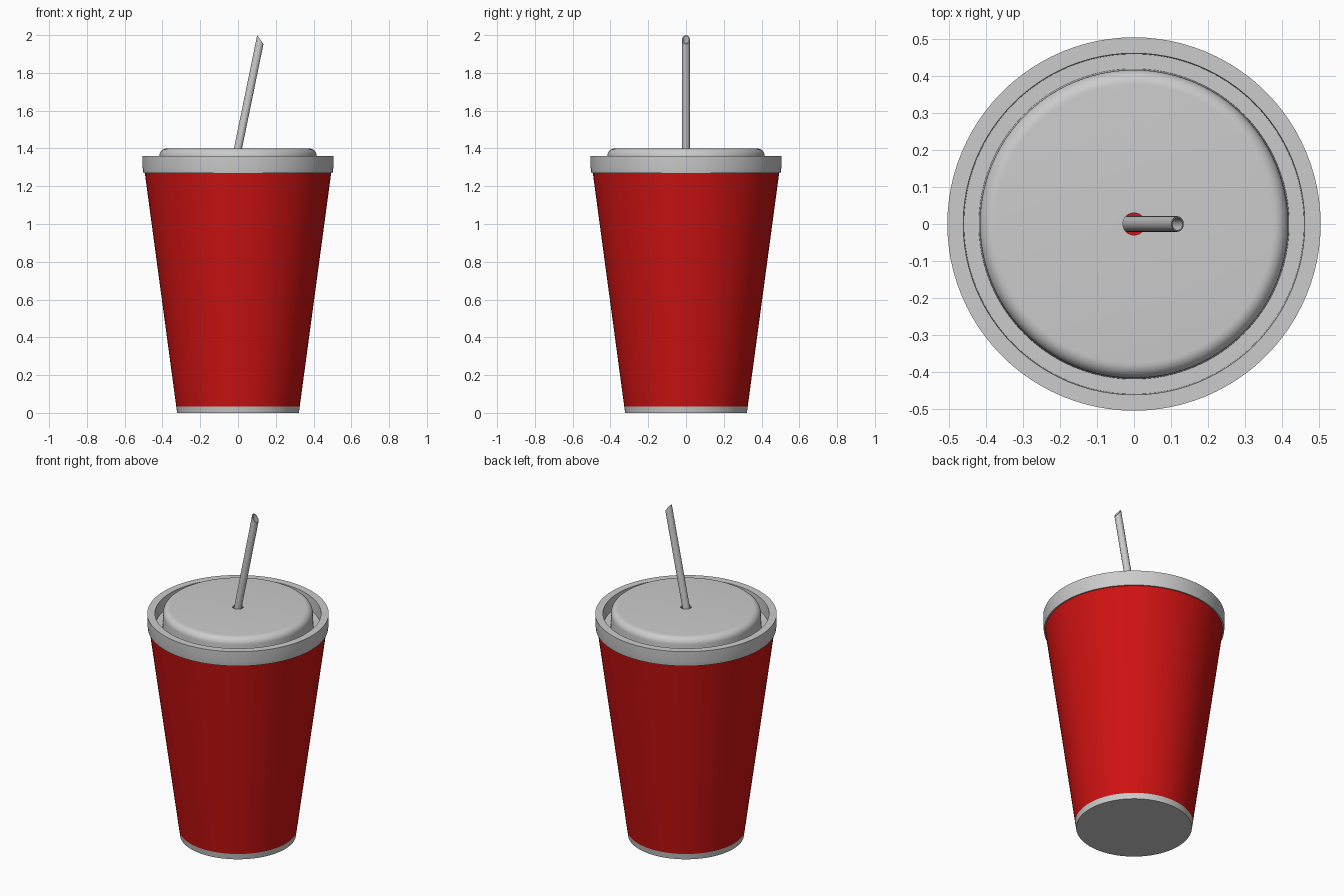
import bpy, bmesh, math
from mathutils import Vector, Matrix

if "Cube" in bpy.data.objects:
    bpy.data.objects.remove(bpy.data.objects["Cube"])

SEG = 96


def finish(bm, name, color=None):
    bmesh.ops.recalc_face_normals(bm, faces=bm.faces)
    me = bpy.data.meshes.new(name)
    bm.to_mesh(me)
    bm.free()
    ob = bpy.data.objects.new(name, me)
    bpy.context.collection.objects.link(ob)
    if color:
        mat = bpy.data.materials.new(name + "_paint")
        mat.diffuse_color = color
        mat.use_nodes = True
        mat.node_tree.nodes["Principled BSDF"].inputs["Base Color"].default_value = mat.diffuse_color
        me.materials.append(mat)
    bpy.ops.object.select_all(action='DESELECT')
    ob.select_set(True)
    bpy.context.view_layer.objects.active = ob
    bpy.ops.object.shade_smooth_by_angle(angle=math.radians(30))
    return ob


def lathe(name, profile, color=None, closed=True):
    """Revolve an (r, z) profile about the z axis."""
    bm = bmesh.new()
    vs = [bm.verts.new((r, 0, z)) for r, z in profile]
    pairs = list(zip(vs, vs[1:])) + ([(vs[-1], vs[0])] if closed else [])
    edges = [bm.edges.new(p) for p in pairs]
    bmesh.ops.spin(bm, geom=vs + edges, cent=(0, 0, 0), axis=(0, 0, 1),
                   angle=math.tau, steps=SEG, use_duplicate=False)
    bmesh.ops.remove_doubles(bm, verts=bm.verts, dist=1e-5)
    return finish(bm, name, color)


# grey base band with flat bottom
lathe("cup_base", [(0, 0), (0.322, 0), (0.327, 0.035), (0.31, 0.035), (0, 0.035)],
      closed=False)

# red tapered cup, hollow inside
lathe("cup_body", [(0, 0.036), (0.327, 0.035), (0.494, 1.275),
                   (0.48, 1.275), (0.315, 0.05), (0, 0.05)],
      (0.62, 0.006, 0.006, 1), closed=False)

# lid: rim, trough and raised rounded centre with a straw hole
rounded = [(0.377 + 0.04 * math.cos(a), 1.36 + 0.04 * math.sin(a))
           for a in [math.pi / 2 * i / 8 for i in range(9)]]
lathe("lid", [(0.488, 1.27), (0.501, 1.27), (0.505, 1.30), (0.505, 1.36),
              (0.462, 1.36), (0.46, 1.28), (0.42, 1.28)] + rounded +
      [(0.03, 1.40), (0.03, 1.388), (0.375, 1.388), (0.405, 1.36),
       (0.405, 1.268), (0.475, 1.268)])

# hollow leaning straw, cut at a slant on top
bm = bmesh.new()
slope, n = 0.205, 24
axis = Vector((slope, 0, 1)).normalized()
tilt = Vector((0, 0, 1)).rotation_difference(axis).to_matrix()
rings = []
for radius, top in ((0.021, False), (0.021, True), (0.017, True), (0.017, False)):
    ring = []
    for i in range(n):
        a = math.tau * i / n
        p = tilt @ Vector((radius * math.cos(a), radius * math.sin(a), 0))
        if top:
            # slide along the axis onto the slanted cutting plane
            z = 1.976 - 1.13 * radius * math.cos(a)
        else:
            z = 0.065
        t = (z - 1.4 - p.z) / axis.z
        ring.append(bm.verts.new(Vector((0, 0, 1.4)) + p + axis * t))
    rings.append(ring)
for k in range(4):
    r0, r1 = rings[k], rings[(k + 1) % 4]
    for i in range(n):
        j = (i + 1) % n
        bm.faces.new((r0[i], r0[j], r1[j], r1[i]))
finish(bm, "straw")
